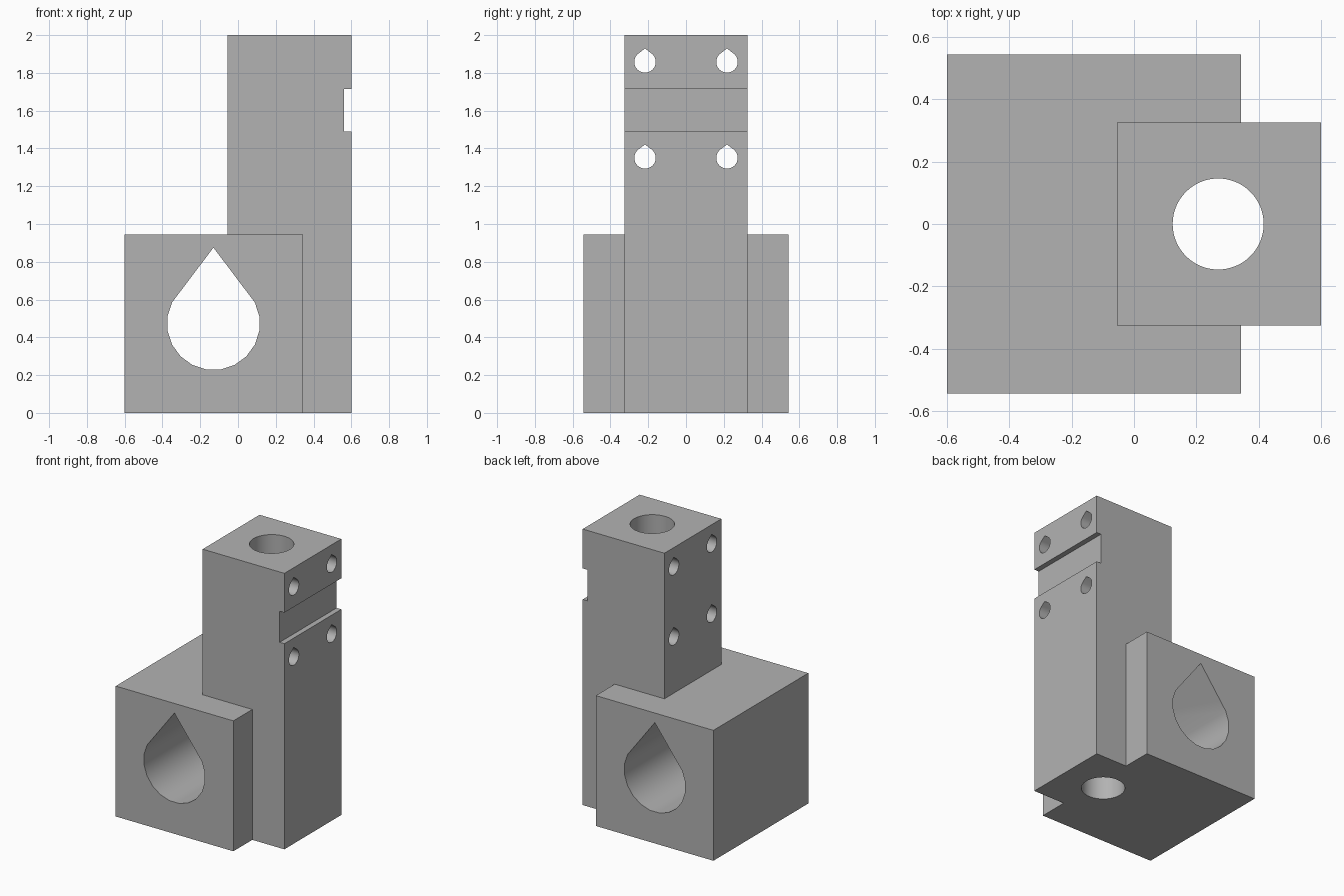
import bpy, bmesh
from math import cos, sin, pi, radians
from mathutils import Vector

cube = bpy.data.objects.get("Cube")
if cube:
    bpy.data.objects.remove(cube, do_unlink=True)

grey = bpy.data.materials.new("plain grey")
grey.use_nodes = True
GREY = (0.448, 0.448, 0.448, 1)
grey.diffuse_color = GREY
grey.node_tree.nodes["Principled BSDF"].inputs["Base Color"].default_value = GREY


def prism(name, points, sweep):
    """Extrude a closed outline of 3D points along a vector."""
    bm = bmesh.new()
    face = bm.faces.new([bm.verts.new(p) for p in points])
    grown = bmesh.ops.extrude_face_region(bm, geom=[face])["geom"]
    bmesh.ops.translate(bm, vec=Vector(sweep),
                        verts=[v for v in grown if isinstance(v, bmesh.types.BMVert)])
    bmesh.ops.recalc_face_normals(bm, faces=bm.faces)
    mesh = bpy.data.meshes.new(name)
    bm.to_mesh(mesh)
    bm.free()
    mesh.materials.append(grey)
    obj = bpy.data.objects.new(name, mesh)
    bpy.context.collection.objects.link(obj)
    return obj


def box(name, x0, x1, y, z0, z1):
    """Box symmetric about y = 0."""
    return prism(name, [(x0, -y, z0), (x1, -y, z0), (x1, -y, z1), (x0, -y, z1)],
                 (0, 2 * y, 0))


def teardrop(radius, apex, start, sides=20):
    """Circle outline whose top, above the start angle, is a pointed roof."""
    step = 2 * pi / sides
    count = round((pi + 2 * start) / step)
    arc = [pi - start + i * (pi + 2 * start) / count for i in range(count + 1)]
    return [(radius * cos(a), radius * sin(a)) for a in arc] + [(0, apex)]


def combine(target, other, operation):
    mod = target.modifiers.new(operation.lower(), "BOOLEAN")
    mod.operation = operation
    mod.solver = "EXACT"
    mod.object = other
    bpy.context.view_layer.objects.active = target
    bpy.ops.object.modifier_apply(modifier=mod.name)
    bpy.data.objects.remove(other, do_unlink=True)


# Clamp block and upright column joined into one body
body = box("mounting_block", -0.6, 0.343, 0.543, 0, 0.945)
combine(body, box("column", -0.055, 0.6, 0.326, 0, 2), "UNION")

# Shallow groove across the column face
combine(body, box("groove_cutter", 0.562, 0.7, 0.5, 1.49, 1.715), "DIFFERENCE")

# Large teardrop bore from front to back
outline = teardrop(0.246, 0.402, radians(27))
combine(body, prism("bore_cutter", [(-0.13 + u, -1, 0.473 + v) for u, v in outline],
                    (0, 2, 0)), "DIFFERENCE")

# Round vertical bore through the column
circle = [(0.27 + 0.146 * cos(2 * pi * i / 64), 0.146 * sin(2 * pi * i / 64), -0.5)
          for i in range(64)]
combine(body, prism("rod_cutter", circle, (0, 0, 3)), "DIFFERENCE")

# Four small teardrop screw holes
outline = teardrop(0.057, 0.071, radians(45))
for y in (-0.217, 0.217):
    for z in (1.35, 1.858):
        combine(body, prism("screw_cutter", [(-1, y + u, z + v) for u, v in outline],
                            (2, 0, 0)), "DIFFERENCE")

# Smooth bores with crisp block edges
bpy.ops.object.select_all(action="DESELECT")
body.select_set(True)
bpy.context.view_layer.objects.active = body
bpy.ops.object.shade_smooth_by_angle(angle=radians(30))
